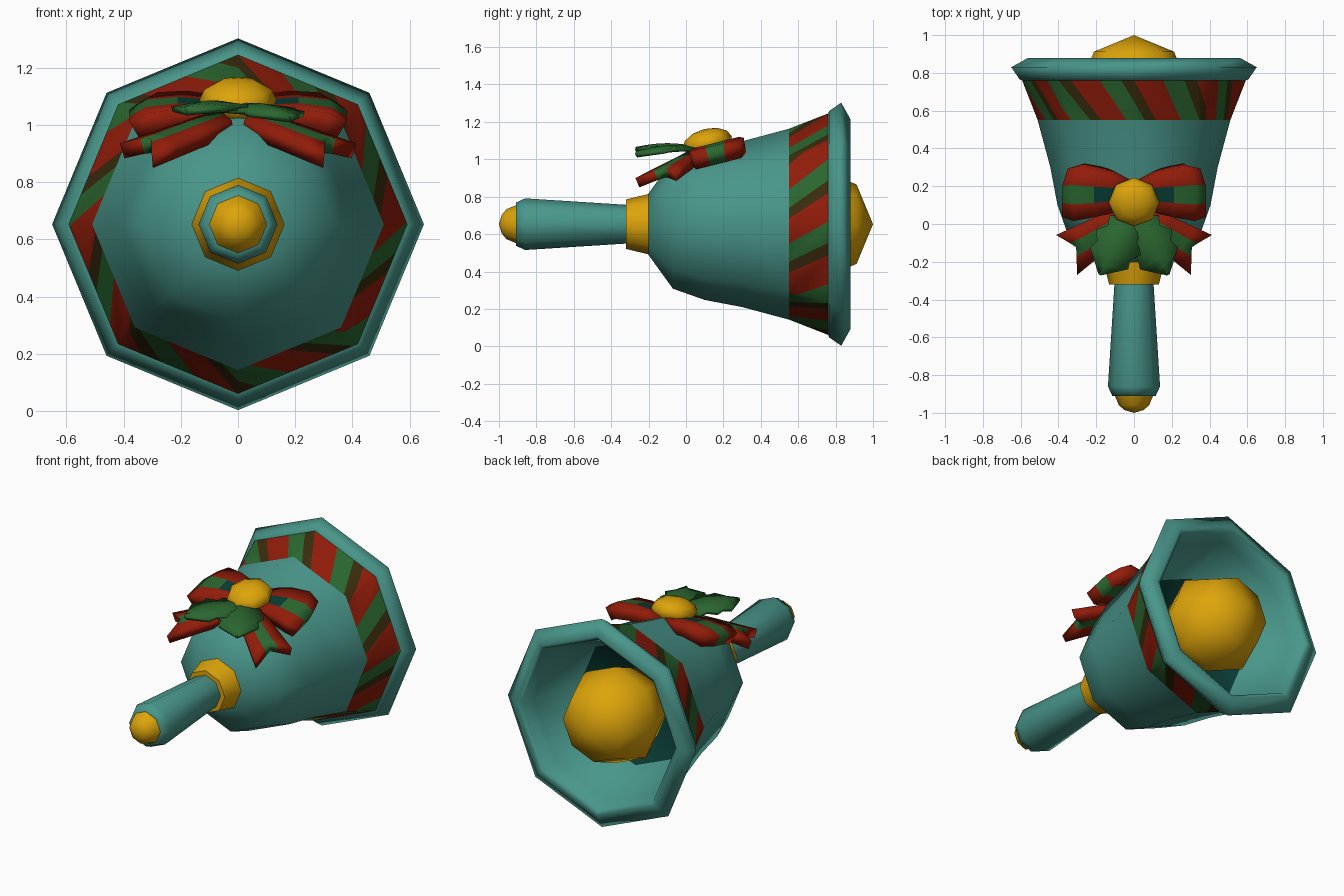
import bpy, bmesh, math
from mathutils import Vector, Matrix

cube = bpy.data.objects.get("Cube")
if cube:
    bpy.data.objects.remove(cube)

AXIS_Z = 0.653
SIDES = 8
STEP = 2 * math.pi / SIDES


def material(name, rgb):
    m = bpy.data.materials.new(name)
    m.use_nodes = True
    m.diffuse_color = (*rgb, 1)
    m.node_tree.nodes["Principled BSDF"].inputs["Base Color"].default_value = (*rgb, 1)
    return m


TEAL = material("teal", (0.066, 0.305, 0.255))
GOLD = material("gold", (0.72, 0.37, 0.003))
RED = material("red", (0.29, 0.012, 0.003))
GREEN = material("green", (0.024, 0.137, 0.03))
BROWN = material("dark brown", (0.042, 0.025, 0.004))
DEEP = material("deep teal", (0.003, 0.045, 0.035))


def finish(bm, name, mats, angle=50, recalc=True):
    bmesh.ops.remove_doubles(bm, verts=bm.verts, dist=0.0005)
    if recalc:
        bmesh.ops.recalc_face_normals(bm, faces=bm.faces)
    mesh = bpy.data.meshes.new(name)
    bm.to_mesh(mesh)
    bm.free()
    for m in mats:
        mesh.materials.append(m)
    mesh.polygons.foreach_set("use_smooth", [True] * len(mesh.polygons))
    mesh.set_sharp_from_angle(angle=math.radians(angle))
    ob = bpy.data.objects.new(name, mesh)
    bpy.context.collection.objects.link(ob)
    return ob


def ring_point(k, y, r):
    return Vector((r * math.sin(k * STEP), y, AXIS_Z + r * math.cos(k * STEP)))


def lathe(name, profile, mats, angle=50, deep_from=99):
    """Turn a (y, radius) profile round the bell axis."""
    bm = bmesh.new()
    rings = [[bm.verts.new(ring_point(k, y, r)) for k in range(SIDES)] for y, r in profile]
    for i in range(len(rings) - 1):
        a, b = rings[i], rings[i + 1]
        for k in range(SIDES):
            n = (k + 1) % SIDES
            f = bm.faces.new((a[k], b[k], b[n], a[n]))
            f.material_index = int(i >= deep_from)
    return finish(bm, name, mats, angle, recalc=False)


# Handle, collar and bell shell
lathe("handle_tip", [(-1, 0), (-0.985, 0.05), (-0.96, 0.08), (-0.9, 0.105)], [GOLD])
lathe("handle", [(-0.91, 0.09), (-0.91, 0.115), (-0.86, 0.138), (-0.31, 0.103)], [TEAL], 80)
lathe("collar", [(-0.32, 0.09), (-0.32, 0.132), (-0.195, 0.163), (-0.195, 0.1)], [GOLD])
lathe("bell_body", [(-0.2, 0.1), (-0.2, 0.165), (-0.07, 0.345), (0.1, 0.405),
                    (0.3, 0.443), (0.55, 0.51)], [TEAL])
lathe("bell_rim", [(0.76, 0.59), (0.765, 0.605), (0.83, 0.65), (0.88, 0.56), (0.865, 0.535),
                   (0.78, 0.505), (0.5, 0.39), (0.5, 0)], [TEAL, DEEP], 120, deep_from=6)

# Striped band, cut along slanted lines on every side
Y0, R0, Y1, R1 = 0.55, 0.51, 0.76, 0.592
COUNT, SLANT = 10, 0.32
PERIOD = SIDES / COUNT
SHARES = (0, 0.46, 0.8)


def side_point(j, u, y, r):
    return ring_point(j, y, r).lerp(ring_point(j + 1, y, r), u)


bm = bmesh.new()
for j in range(SIDES):
    corners = [side_point(j, u, y, r) for u, y, r in
               ((0, Y0, R0), (0, Y1, R1), (1, Y1, R1), (1, Y0, R0))]
    face = bm.faces.new([bm.verts.new(c) for c in corners])
    geom = [face] + list(face.edges) + list(face.verts)
    for p in range(-1, COUNT):
        for s in SHARES:
            u = (p + s) * PERIOD - j
            if -SLANT < u < 1:
                a = side_point(j, u, Y1, R1)
                b = side_point(j, u + SLANT, Y0, R0)
                out = Vector((math.sin((j + 0.5) * STEP), 0, math.cos((j + 0.5) * STEP)))
                geom = bmesh.ops.bisect_plane(bm, geom=geom, dist=0.0001, plane_co=a,
                                              plane_no=(b - a).cross(out))["geom"]
for f in bm.faces:
    c = f.calc_center_median()
    turn = (math.atan2(c.x, c.z - AXIS_Z) / STEP) - SLANT * (Y1 - c.y) / (Y1 - Y0)
    part = (turn / PERIOD) % 1
    f.material_index = sum(part >= s for s in SHARES) - 1
finish(bm, "striped_band", [RED, GREEN, BROWN], recalc=False)


def ball(name, centre, radii, tilt, segments, rings):
    bm = bmesh.new()
    bmesh.ops.create_uvsphere(bm, u_segments=segments, v_segments=rings, radius=1)
    bm.transform(Matrix.Translation(centre) @ Matrix.Rotation(tilt, 4, "X")
                 @ Matrix.Diagonal((*radii, 1)))
    return finish(bm, name, [GOLD])


# Clapper and bow knot
ball("clapper", (0, 0.7, AXIS_Z), (0.3, 0.3, 0.3), math.pi / 2, 8, 4)
ball("bow_knot", (0, 0.115, 1.088), (0.135, 0.135, 0.076), 0.25, 8, 6)


def ribbon(name, rows, mats, paint, thickness):
    """Skin a grid of points; paint(row, column) gives the material slot."""
    bm = bmesh.new()
    grid = [[bm.verts.new(p) for p in row] for row in rows]
    for i in range(len(grid) - 1):
        for c in range(len(grid[i]) - 1):
            f = bm.faces.new((grid[i][c], grid[i][c + 1], grid[i + 1][c + 1], grid[i + 1][c]))
            f.material_index = paint(i, c)
    ob = finish(bm, name, mats, 40)
    mod = ob.modifiers.new("thickness", "SOLIDIFY")
    mod.thickness = thickness
    mod.offset = 0
    return ob


RIBBON = [RED, GREEN, DEEP]
# Loop pad: distance from the knot, middle height, half width
LOOP = [(0.03, 1.03, 0.07), (0.13, 1.045, 0.105), (0.21, 1.05, 0.125),
        (0.31, 1.04, 0.145), (0.36, 1.01, 0.125)]

for side, label in ((1, "left"), (-1, "right")):
    # Padded bow loop
    rows = []
    for x, z, w in LOOP:
        ys = [0.17 + w * t for t in (-1, -0.4, 0.3, 1)]
        rows.append([Vector((side * (x - 0.4 * max(0, y - 0.22)), y, z + 0.25 * (y - 0.17)))
                     for y in ys])
    ribbon(label + "_bow_loop", rows, RIBBON,
           lambda i, c: 0 if c != 1 else (2 if i < 2 else 1), 0.08)

    # Thick bow tail with a notched end
    inner = Vector((0.02, -0.03, 0.99)), Vector((0.30, -0.26, 0.875))
    outer = Vector((0.09, 0.09, 1.02)), Vector((0.405, -0.055, 0.91))
    rows = []
    for t in (0, 0.35, 0.7, 1):
        a, b = inner[0].lerp(inner[1], t), outer[0].lerp(outer[1], t)
        row = []
        for s in (0, 0.34, 0.5, 0.66, 1):
            notch = 0.07 * (1 - abs(2 * s - 1)) if t == 1 else 0
            p = a.lerp(b, s) - (inner[1] - inner[0]).normalized() * notch
            p.z += 0.015 * math.sin(math.pi * s)
            row.append(Vector((side * p.x, p.y, p.z)))
        rows.append(row)
    ribbon(label + "_bow_tail", rows, RIBBON, lambda i, c: int(c in (1, 2)), 0.055)

    # Holly leaf with a scalloped edge and a raised middle
    base = Vector((side * 0.01, 0.03, 1.065))
    tip = Vector((side * 0.18, -0.265, 1.045 - 0.012 * side))
    along = (tip - base).normalized()
    across = along.cross(Vector((0, 0, 1))).normalized()
    widths = (0.03, 0.11, 0.09, 0.135, 0.1, 0.115, 0.06, 0.004)
    rows = []
    for i, w in enumerate(widths):
        t = i / (len(widths) - 1)
        mid = base.lerp(tip, t) + Vector((0, 0, 0.015 * math.sin(math.pi * t)))
        rows.append([mid + across * w * s + Vector((0, 0, -0.015 * abs(s))) for s in (-1, 0, 1)])
    ribbon(label + "_holly_leaf", rows, [GREEN], lambda i, c: 0, 0.02)
